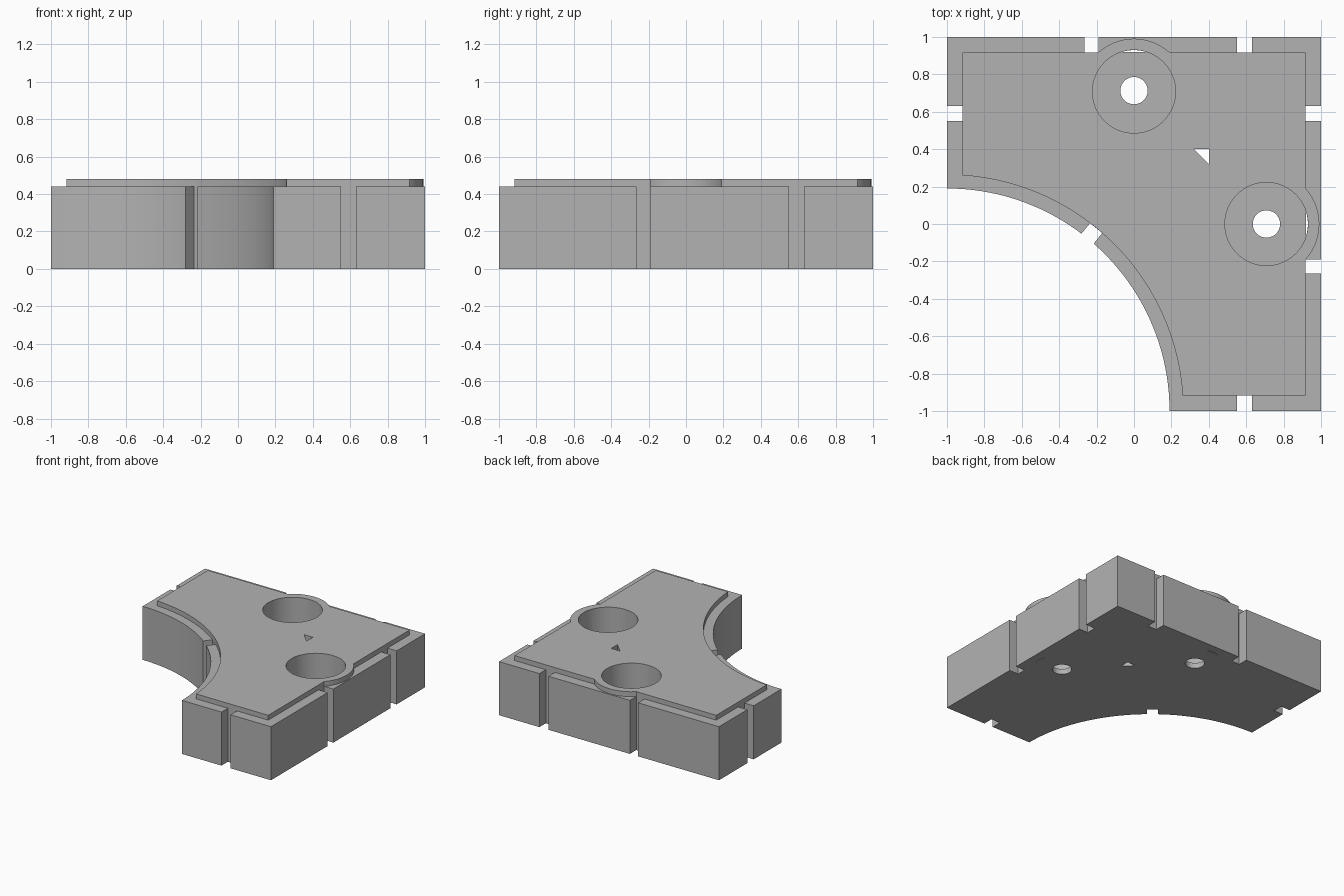
import bpy
import bmesh
from math import cos, sin, pi, radians, acos, asin
from mathutils import Vector, Matrix

cube = bpy.data.objects.get("Cube")
if cube:
    bpy.data.objects.remove(cube, do_unlink=True)

BODY_TOP, PLATE_TOP, FLOOR = 0.44, 0.48, 0.045
EDGE = 0.917            # inset of the raised plate
ARC_OUT, ARC_IN = 1.19, 1.263
POCKET, BOSS, SCREW = 0.222, 0.283, 0.073
SITE = 0.708            # distance of each pocket from the centre

grey = bpy.data.materials.new("light_grey")
grey.use_nodes = True
colour = (0.45, 0.45, 0.45, 1)
grey.diffuse_color = colour
grey.node_tree.nodes["Principled BSDF"].inputs["Base Color"].default_value = colour


def prism(name, outline, z0, z1):
    """Extrude a flat outline between two heights."""
    bm = bmesh.new()
    face = bm.faces.new([bm.verts.new((x, y, z0)) for x, y in outline])
    new = bmesh.ops.extrude_face_region(bm, geom=[face])["geom"]
    bmesh.ops.translate(bm, vec=(0, 0, z1 - z0),
                        verts=[v for v in new if isinstance(v, bmesh.types.BMVert)])
    bmesh.ops.recalc_face_normals(bm, faces=bm.faces)
    mesh = bpy.data.meshes.new(name)
    bm.to_mesh(mesh)
    bm.free()
    mesh.materials.append(grey)
    obj = bpy.data.objects.new(name, mesh)
    bpy.context.collection.objects.link(obj)
    return obj


def arc(cx, cy, r, a0, a1, n):
    return [(cx + r * cos(a0 + (a1 - a0) * i / n), cy + r * sin(a0 + (a1 - a0) * i / n))
            for i in range(n + 1)]


def circle(cx, cy, r, n=64):
    return arc(cx, cy, r, 0, 2 * pi, n)[:-1]


def rect(x0, x1, y0, y1):
    return [(x0, y0), (x1, y0), (x1, y1), (x0, y1)]


def corner_outline(e, r):
    """Square of half width e with a round bite about the corner (-1, -1)."""
    a = asin((1 - e) / r)
    return [(e, -e), (e, e), (-e, e)] + arc(-1, -1, r, pi / 2 - a, a, 48)


def swap(points):
    return [(y, x) for x, y in points]


def combine(target, tool, operation):
    """Apply one boolean and remove the tool."""
    tool.hide_render = True
    mod = target.modifiers.new(operation, "BOOLEAN")
    mod.operation, mod.object, mod.solver = operation, tool, "EXACT"
    bpy.context.view_layer.objects.active = target
    bpy.ops.object.modifier_apply(modifier=mod.name)
    bpy.data.objects.remove(tool, do_unlink=True)


# Body with raised plate and two overhanging bosses
body = prism("corner_block", corner_outline(1, ARC_OUT), 0, BODY_TOP)

# Edge notches, cut before the plate goes on
notches = [rect(-0.265, -0.19, EDGE, 1.1), rect(0.55, 0.632, EDGE, 1.1),
           rect(0.55, 0.632, -1.1, -EDGE)]
for outline in notches:
    for points in (outline, swap(outline)):
        combine(body, prism("notch", points, -0.1, 0.6), "DIFFERENCE")

# Slot in the curved wall
turn = Matrix.Rotation(radians(50.8), 2)
slot = [turn @ Vector(p) - Vector((1, 1)) for p in rect(1.1, ARC_IN - 0.001, -0.042, 0.042)]
combine(body, prism("slot", slot, -0.1, 0.6), "DIFFERENCE")

combine(body, prism("raised_plate", corner_outline(EDGE, ARC_IN), BODY_TOP - 0.02, PLATE_TOP), "UNION")
sites = [(0, SITE), (SITE, 0)]
for x, y in sites:
    combine(body, prism("boss", circle(x, y, BOSS), BODY_TOP, PLATE_TOP), "UNION")

# Pockets with screw holes
for x, y in sites:
    combine(body, prism("pocket", circle(x, y, POCKET), FLOOR, 0.6), "DIFFERENCE")
    combine(body, prism("screw_hole", circle(x, y + 0.005 * (y > 0), SCREW, 40), -0.1, 0.2), "DIFFERENCE")

# Thin slits where the pockets reach into the outer wall
half = acos((0.921 - SITE) / POCKET)
slit = arc(0, SITE, POCKET - 0.0005, pi / 2 - half, pi / 2 + half, 8)
for points in (slit, swap(slit)):
    combine(body, prism("slit", points, -0.1, 0.1), "DIFFERENCE")

# Triangular through hole
combine(body, prism("triangle_hole", [(0.32, 0.4), (0.4, 0.32), (0.4, 0.4)], -0.1, 0.6), "DIFFERENCE")

# Keep a single colour
body.data.materials.clear()
body.data.materials.append(grey)
for face in body.data.polygons:
    face.material_index = 0
